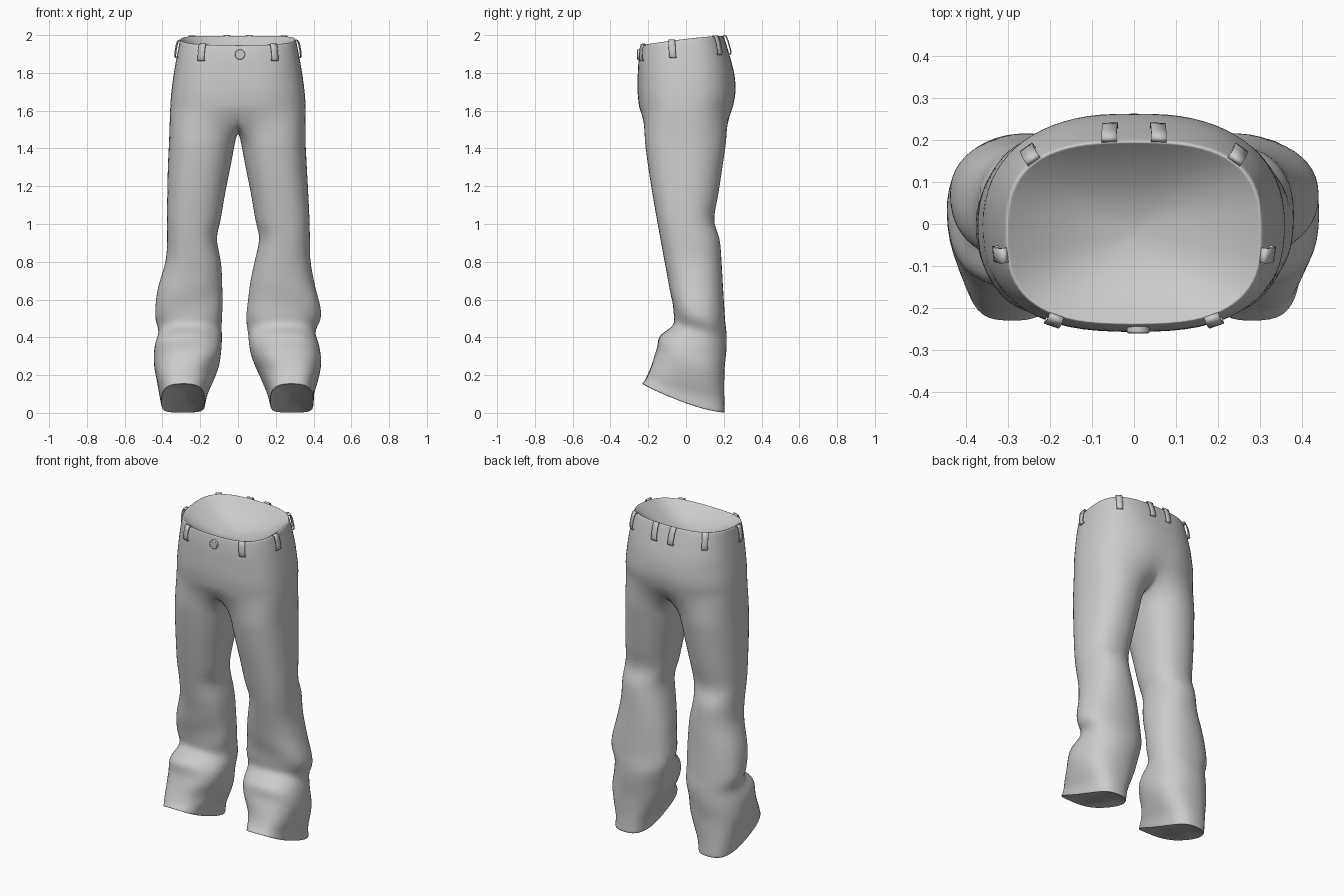
import bpy, bmesh, math
from mathutils import Vector

if "Cube" in bpy.data.objects:
    bpy.data.objects.remove(bpy.data.objects["Cube"])

M, K = 18, 7          # outer and inner-thigh divisions of a ring
# Torso rows: z front, z back, half width, y front, y back
TORSO = [(1.95, 2.0, .306, -.24, .198), (1.88, 1.92, .322, -.251, .224),
         (1.78, 1.8, .342, -.257, .256), (1.69, 1.69, .355, -.257, .266),
         (1.6, 1.6, .361, -.247, .25)]
# Leg rows: z back, z front, inner/outer x (right), inner/outer x (left), y front, y back
LEG = [(1.45, 1.45, .012, .358, .012, .366, -.222, .217),
       (1.30, 1.30, .04, .366, .04, .373, -.202, .195),
       (1.15, 1.15, .07, .374, .07, .376, -.178, .172),
       (1.02, 1.02, .092, .38, .092, .378, -.155, .15),
       (.92, .92, .112, .382, .112, .376, -.137, .18),
       (.80, .80, .087, .385, .09, .385, -.115, .19),
       (.66, .67, .06, .412, .082, .425, -.09, .198),
       (.50, .54, .045, .444, .083, .442, -.068, .208),
       (.41, .465, .05, .412, .085, .42, -.065, .217),
       (.32, .405, .06, .43, .088, .445, -.145, .215),
       (.23, .33, .085, .445, .095, .447, -.16, .206),
       (.14, .25, .125, .425, .13, .432, -.18, .204),
       (.07, .19, .155, .405, .16, .42, -.212, .205),
       (.0, .155, .17, .402, .174, .408, -.238, .208)]


def spow(v, e):
    return math.copysign(abs(v) ** e, v)


def clamp(v):
    return max(0, min(1, v))


def smooth_rows(rows, n):
    """Catmull-Rom rows so the profile flows between the given ones."""
    def extend(a, b):
        return tuple(2 * p - q for p, q in zip(a, b))
    rows = [extend(rows[0], rows[1])] + rows + [extend(rows[-1], rows[-2])]
    out = []
    for i in range(1, len(rows) - 2):
        for k in range(n):
            t = k / n
            out.append(tuple(q + .5 * t * (r - p + t * (2 * p - 5 * q + 4 * r - s
                       + t * (3 * (q - r) + s - p))) for p, q, r, s in zip(*rows[i - 1:i + 3])))
    return out + [rows[-2]]


def torso_point(row, a):
    zf, zb, w, yf, yb = row
    # squarish waist, rounder hips behind
    soft = clamp((1.95 - zf) / .2)
    e = 2 / (2.8 - soft * (.45 if math.sin(a) > 0 else .15))
    v = spow(math.sin(a), e)
    y = (yf + yb) / 2 + (yb - yf) / 2 * v
    # the front edge dips along a curve
    return Vector((w * spow(math.cos(a), e), y, zb - (zb - zf) * ((1 - v) / 2) ** 1.4))


def leg_point(row, a, s):
    zb, zf, yf, yb = row[0], row[1], row[6], row[7]
    xi, xo = row[2:4] if s > 0 else row[4:6]
    # squarer toward the hem
    e = 2 / ((2.2 if math.sin(a) > 0 else 2.4) + .7 * clamp((.3 - zb) / .3))
    u, v = spow(math.cos(a), e), spow(math.sin(a), e)
    z = zb + (zf - zb) * ((1 - v) / 2) ** 1.5
    # diagonal cloth folds on the front below the knee, fading toward the hem
    amp = .03 * clamp((.8 - z) / .3) * clamp((z - .06) / .15)
    amp *= .1 + .9 * max(0, .3 - .7 * math.sin(a))
    f = 1 + amp * math.sin(z * 30 + s * 1.0 + 2.6 * math.cos(a - .5 * s))
    return Vector((s * ((xi + xo) / 2 + (xo - xi) / 2 * u * f),
                   (yf + yb) / 2 + (yb - yf) / 2 * v * f, z))


bm = bmesh.new()


def bridge(r0, r1, closed):
    n = len(r0)
    for j in range(n if closed else n - 1):
        k = (j + 1) % n
        bm.faces.new((r0[j], r0[k], r1[k], r1[j]))


def cap(ring, centre, depth, closed):
    """Concave lining that closes an opening just inside its rim."""
    rim = [v.co.copy() for v in ring]
    for r in (.975, .95, .8, .6, .4, .2, .03):
        sag = Vector((0, 0, depth * (1 - r * r)))
        new = [bm.verts.new(centre.lerp(p, r) + sag) for p in rim]
        bridge(ring, new, closed)
        ring = new
    if closed:
        bm.faces.new(ring)


# Trousers: two half torsos, each running into a leg tube
for s in (1, -1):
    prev = None
    for row in smooth_rows(TORSO, 3):
        ring = []
        for j in range(M + 1):
            p = torso_point(row, math.pi * (j / M - .5))
            if j in (0, M):
                p.x = 0
            # shallow seat cleft
            if p.y > 0:
                p.y -= .015 * math.exp(-(p.x / .05) ** 2) * clamp((1.75 - p.z) / .2)
            ring.append(bm.verts.new((s * p.x, p.y, p.z)))
        if prev:
            bridge(prev, ring, False)
        else:
            cap(ring, Vector((0, -.02, 1.98)), -.12, False)
        prev = ring
    # crotch seam closes the half ring into a leg opening
    yf, yb = prev[0].co.y, prev[-1].co.y
    for k in range(1, K + 1):
        t = math.pi * k / (K + 1)
        prev.append(bm.verts.new((0, (yf + yb) / 2 + (yb - yf) / 2 * math.cos(t),
                                  1.6 - .115 * math.sin(t))))
    angles = [math.radians(-140 + 280 * j / M) for j in range(M + 1)]
    angles += [math.radians(140 + 80 * k / (K + 1)) for k in range(1, K + 1)]
    for row in smooth_rows(LEG, 3):
        ring = [bm.verts.new(leg_point(row, a, s)) for a in angles]
        bridge(prev, ring, True)
        prev = ring
    # hem lining
    centre = sum((v.co for v in prev), Vector()) / len(prev)
    cap(prev, centre, .025, True)

bmesh.ops.remove_doubles(bm, verts=bm.verts, dist=.0005)
# fill the small gap left in the middle of the waist lining
edges = [e for e in bm.edges if e.is_boundary]
bmesh.ops.holes_fill(bm, edges=edges, sides=0)
bmesh.ops.recalc_face_normals(bm, faces=bm.faces)


def make_object(name, bm):
    me = bpy.data.meshes.new(name)
    bm.to_mesh(me)
    bm.free()
    ob = bpy.data.objects.new(name, me)
    bpy.context.collection.objects.link(ob)
    for p in me.polygons:
        p.use_smooth = True
    return ob


trousers = make_object("trousers", bm)
sub = trousers.modifiers.new("smooth", 'SUBSURF')
sub.levels = sub.render_levels = 1


# Belt loops: bowed straps standing off the waistband
def belt_loop(name, x, y):
    zf, zb, w, yf, yb = TORSO[0]
    a = math.atan2(spow((y - (yf + yb) / 2) / ((yb - yf) / 2), 1.4), spow(x / w, 1.4))
    top, low = torso_point(TORSO[0], a), torso_point(TORSO[1], a)
    side = torso_point(TORSO[0], a + .03) - torso_point(TORSO[0], a - .03)
    side.z = 0
    side.normalize()
    out = Vector((side.y, -side.x, 0))
    b = bmesh.new()
    prev = None
    for t, off in ((.08, -.003), (.02, .006), (.06, .012), (.35, .015),
                   (.8, .014), (1.15, .011), (1.25, .005), (1.22, -.003)):
        c = top.lerp(low, t) + out * off
        ring = [b.verts.new(c + side * d) for d in (-.018, 0, .018)]
        if prev:
            for j in (0, 1):
                b.faces.new((prev[j], prev[j + 1], ring[j + 1], ring[j]))
        prev = ring
    bmesh.ops.recalc_face_normals(b, faces=b.faces)
    ob = make_object(name, b)
    m = ob.modifiers.new("thickness", 'SOLIDIFY')
    m.thickness = .006
    m.offset = 0


for s, side in ((1, "right"), (-1, "left")):
    for part, x, y in (("front", .18, -.215), ("side", .305, -.075),
                       ("rear_side", .26, .165), ("back", .06, .2)):
        belt_loop(f"{part}_belt_loop_{side}", s * x, y)

# Waist button
bpy.ops.mesh.primitive_cylinder_add(vertices=24, radius=.027, depth=.02,
                                    location=(.01, -.25, 1.897),
                                    rotation=(math.pi / 2, 0, 0))
button = bpy.context.object
button.name = "button"
bev = button.modifiers.new("rounding", 'BEVEL')
bev.width = .004
bev.segments = 2
bpy.ops.object.shade_smooth_by_angle()
